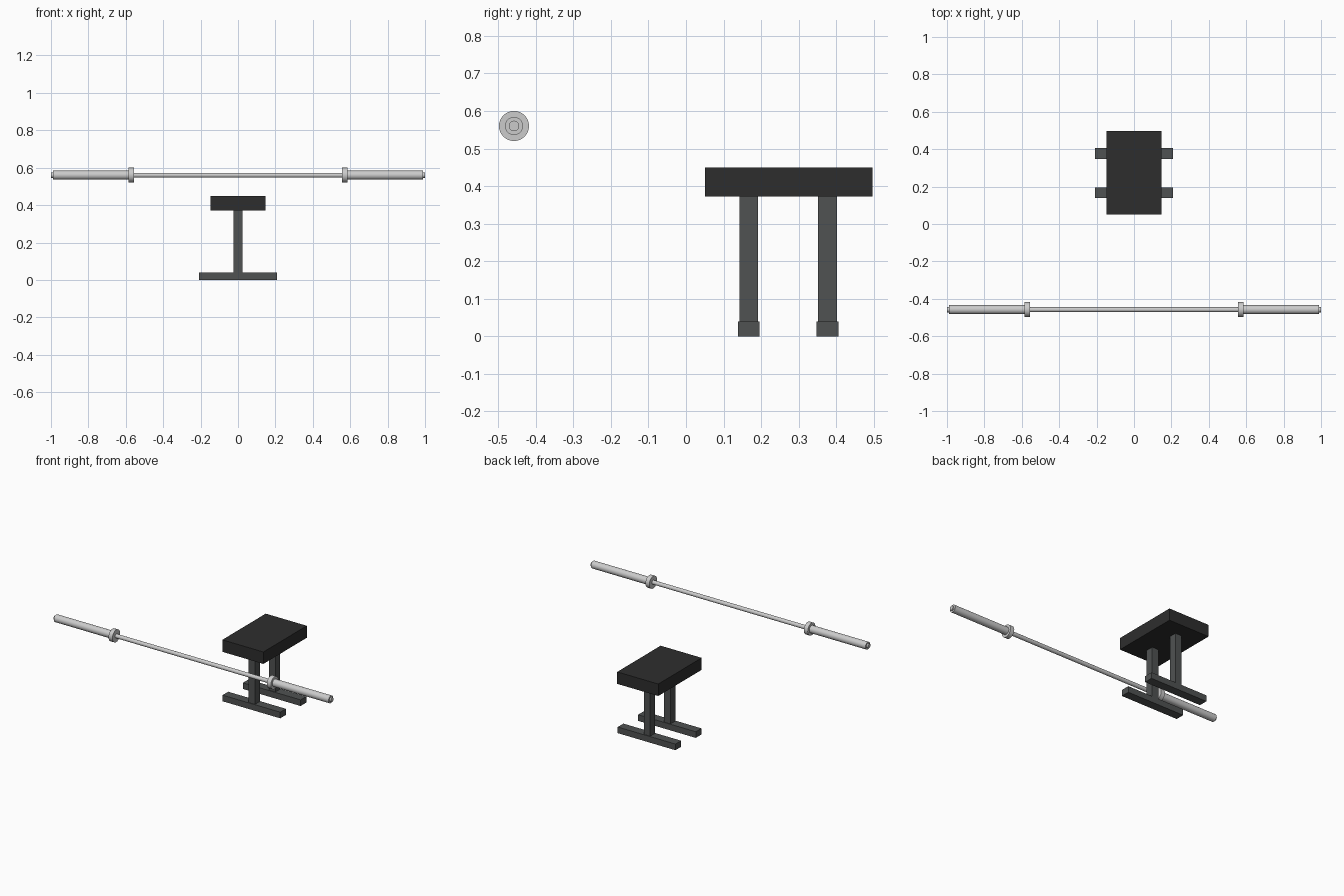
import bpy, bmesh, math
from mathutils import Matrix

if "Cube" in bpy.data.objects:
    bpy.data.objects.remove(bpy.data.objects["Cube"])


def material(name, rgb):
    m = bpy.data.materials.new(name)
    m.diffuse_color = (*rgb, 1)
    m.use_nodes = True
    m.node_tree.nodes["Principled BSDF"].inputs["Base Color"].default_value = m.diffuse_color
    return m


PAD = material("black_vinyl", (0.027, 0.027, 0.027))
FRAME = material("dark_grey_steel", (0.08, 0.085, 0.085))
STEEL = material("bright_steel", (0.6, 0.6, 0.6))


def finish(bm, name, mat):
    mesh = bpy.data.meshes.new(name)
    bmesh.ops.recalc_face_normals(bm, faces=bm.faces)
    bm.to_mesh(mesh)
    bm.free()
    mesh.materials.append(mat)
    ob = bpy.data.objects.new(name, mesh)
    bpy.context.collection.objects.link(ob)
    return ob


def box(name, lo, hi, mat):
    size = [b - a for a, b in zip(lo, hi)]
    mid = [(a + b) / 2 for a, b in zip(lo, hi)]
    bm = bmesh.new()
    bmesh.ops.create_cube(bm, size=1, matrix=Matrix.Translation(mid) @ Matrix.Diagonal((*size, 1)))
    return finish(bm, name, mat)


def rod(name, x0, x1, radius, mat, sides=32):
    # Cylinder along x on the barbell axis
    bm = bmesh.new()
    place = Matrix.Translation(((x0 + x1) / 2, -0.458, 0.56)) @ Matrix.Rotation(math.pi / 2, 4, 'Y')
    bmesh.ops.create_cone(bm, cap_ends=True, segments=sides, radius1=radius, radius2=radius,
                          depth=abs(x1 - x0), matrix=place)
    ob = finish(bm, name, mat)
    bpy.ops.object.select_all(action='DESELECT')
    ob.select_set(True)
    bpy.context.view_layer.objects.active = ob
    bpy.ops.object.shade_smooth_by_angle(angle=math.radians(35))
    return ob


# Bench pad
box("bench_pad", (-0.148, 0.05, 0.372), (0.148, 0.497, 0.45), PAD)

# Two posts, each on a crosswise foot
for label, y in (("front", 0.167), ("back", 0.377)):
    box(label + "_post", (-0.023, y - 0.025, 0.04), (0.023, y + 0.025, 0.372), FRAME)
    box(label + "_foot", (-0.208, y - 0.029, 0), (0.208, y + 0.029, 0.04), FRAME)

# Barbell: shaft, then collar, sleeve and end cap on each side
rod("bar_shaft", -0.558, 0.558, 0.013, STEEL)
for label, s in (("left", -1), ("right", 1)):
    rod(label + "_collar", s * 0.557, s * 0.585, 0.04, STEEL)
    rod(label + "_sleeve", s * 0.585, s * 0.99, 0.024, STEEL)
    rod(label + "_end_cap", s * 0.99, s * 1.0, 0.014, STEEL)
